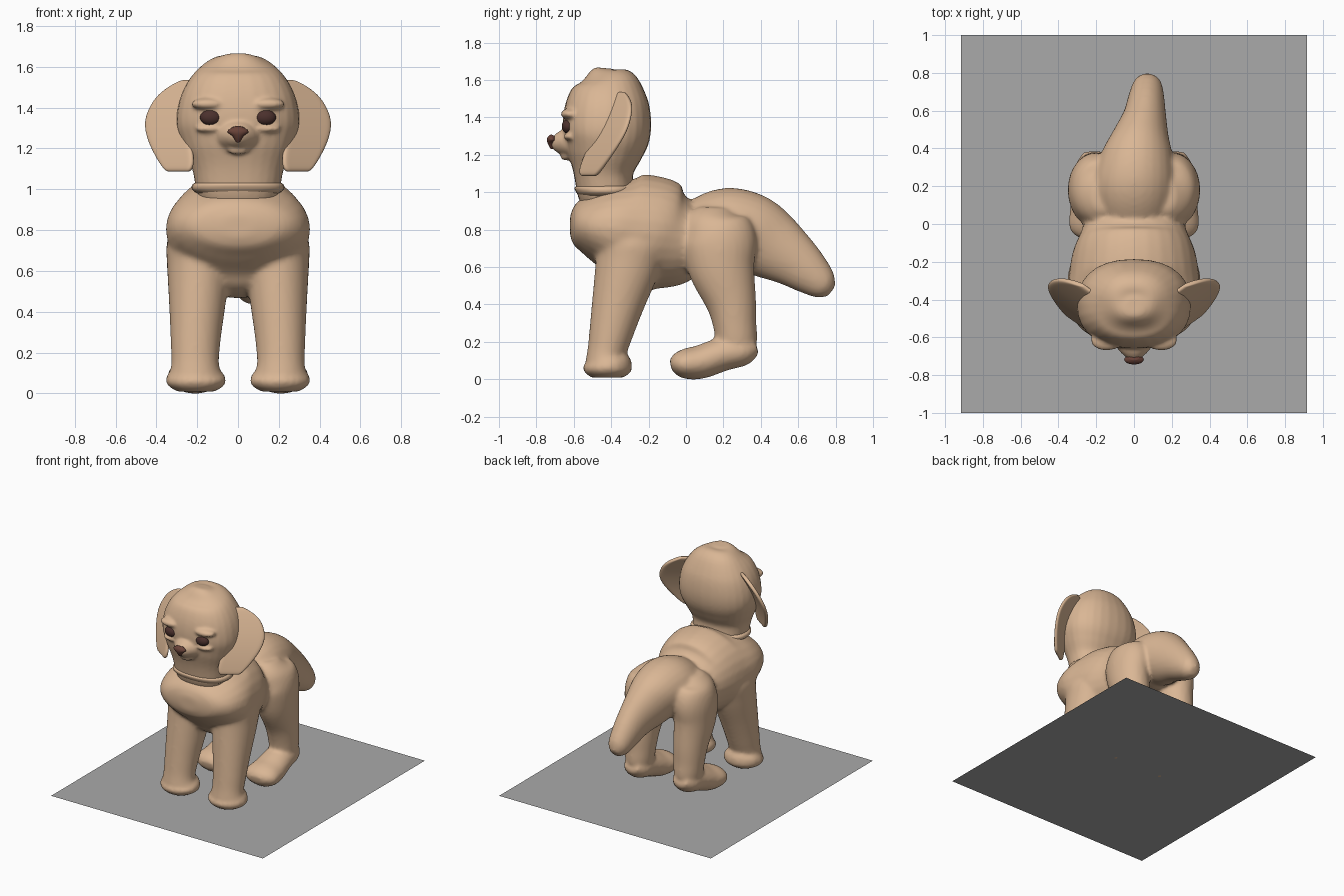
import bpy, bmesh, math
from mathutils import Vector, Matrix

if "Cube" in bpy.data.objects:
    bpy.data.objects.remove(bpy.data.objects["Cube"])


def material(name, rgb):
    m = bpy.data.materials.new(name)
    m.use_nodes = True
    m.diffuse_color = (*rgb, 1)
    m.node_tree.nodes["Principled BSDF"].inputs["Base Color"].default_value = (*rgb, 1)
    return m


TAN = material("tan coat", (0.70, 0.47, 0.30))
NOSE = material("nose brown", (0.14, 0.055, 0.04))
EYE = material("dark eye brown", (0.07, 0.03, 0.026))
GREY = material("ground grey", (0.40, 0.40, 0.40))


def finish(name, bm, mat, voxel=0, smooth=0):
    """Turn a bmesh into an object, optionally fusing its parts into one skin."""
    bmesh.ops.recalc_face_normals(bm, faces=bm.faces)
    mesh = bpy.data.meshes.new(name)
    for f in bm.faces:
        f.smooth = True
    bm.to_mesh(mesh)
    bm.free()
    mesh.materials.append(mat)
    ob = bpy.data.objects.new(name, mesh)
    bpy.context.collection.objects.link(ob)
    if voxel:
        r = ob.modifiers.new("fuse", 'REMESH')
        r.mode, r.voxel_size, r.use_smooth_shade = 'VOXEL', voxel, True
        s = ob.modifiers.new("soften", 'SMOOTH')
        s.factor, s.iterations = 0.5, smooth
    return ob


def spline(a, b, c, d, t):
    return 0.5 * (2 * b + (c - a) * t + (2 * a - 5 * b + 4 * c - d) * t * t
                  + (3 * b - a - 3 * c + d) * t ** 3)


def loft(bm, rings, side=1, power=2, n=28, steps=5):
    """Tube through rings of (x, y, z, half width, half depth)."""
    r = [rings[0], *rings, rings[-1]]
    path = [[spline(*vals, k / steps) for vals in zip(*r[i:i + 4])]
            for i in range(len(rings) - 1) for k in range(steps)]
    path.append(list(rings[-1]))
    loops = []
    for i, (x, y, z, w, d) in enumerate(path):
        p, q = path[max(i - 1, 0)], path[min(i + 1, len(path) - 1)]
        along = Vector((0, q[1] - p[1], q[2] - p[2])).normalized()
        across = Vector((0, -along.z, along.y))
        loop = []
        for k in range(n):
            a = 2 * math.pi * k / n
            u, v = (math.copysign(abs(f) ** (2 / power), f) for f in (math.cos(a), math.sin(a)))
            co = Vector((x + max(w, 0.008) * u, y, z)) + across * max(d, 0.008) * v
            co.x *= side
            loop.append(bm.verts.new(co))
        loops.append(loop)
    for a, b in zip(loops, loops[1:]):
        for k in range(n):
            bm.faces.new((a[k], a[k - 1], b[k - 1], b[k]))
    bm.faces.new(loops[0])
    bm.faces.new(loops[-1])


def ball(bm, centre, radii):
    mtx = Matrix.Translation(centre) @ Matrix.Diagonal((*radii, 1))
    bmesh.ops.create_uvsphere(bm, u_segments=24, v_segments=16, radius=1, matrix=mtx)


# Body: chest, rump with tail, and four legs fused together
chest = [(0, -.62, .82, .08, .05), (0, -.595, .82, .22, .11), (0, -.52, .82, .31, .17),
         (0, -.4, .81, .352, .245), (0, -.28, .785, .345, .31), (0, -.15, .775, .325, .305),
         (0, -.04, .755, .28, .26), (0, .06, .76, .24, .19), (0, .16, .78, .15, .12)]
rump = [(0, -.02, .78, .12, .1), (0, .06, .8, .19, .165), (0, .2, .81, .22, .212),
        (.01, .33, .79, .2, .21), (.03, .45, .72, .155, .19), (.055, .57, .64, .115, .15),
        (.065, .67, .56, .095, .115), (.07, .74, .5, .075, .08), (.07, .778, .47, .035, .035)]
front_leg = [(.19, -.28, .86, .08, .1), (.2, -.29, .75, .145, .185), (.192, -.31, .62, .155, .175),
             (.2, -.36, .42, .137, .143), (.208, -.4, .25, .122, .118), (.21, -.425, .13, .118, .105),
             (.206, -.42, .08, .145, .13), (.206, -.42, .04, .14, .125), (.206, -.42, .008, .09, .085)]
hind_leg = [(.16, .15, .92, .06, .08), (.18, .15, .85, .13, .16), (.2, .175, .75, .147, .2),
            (.21, .19, .6, .137, .18), (.21, .24, .42, .12, .137), (.21, .26, .3, .11, .117),
            (.21, .27, .2, .1, .11), (.21, .27, .13, .08, .09)]
hind_foot = [(.21, .375, .18, .06, .04), (.21, .31, .155, .1, .08), (.21, .2, .135, .112, .09),
             (.21, .08, .093, .128, .09), (.21, 0, .083, .135, .082), (.21, -.05, .08, .115, .062),
             (.21, -.082, .075, .06, .03)]
bm = bmesh.new()
loft(bm, chest)
loft(bm, rump)
for side in (1, -1):
    for limb in (front_leg, hind_leg, hind_foot):
        loft(bm, limb, side)
finish("body", bm, TAN, 0.014, 6)

# Head: skull and neck, muzzle, chin, brows and lower lids
skull = [(0, -.43, 1.663, .04, .04), (0, -.43, 1.645, .11, .095), (0, -.42, 1.585, .2, .17),
         (0, -.42, 1.5, .262, .215), (0, -.422, 1.4, .295, .235), (0, -.425, 1.3, .3, .232),
         (0, -.435, 1.2, .268, .2), (0, -.44, 1.1, .225, .16), (0, -.43, 1.0, .205, .15),
         (0, -.42, .93, .18, .13)]
muzzle = [(0, -.54, 1.26, .14, .11), (0, -.64, 1.265, .1, .075), (0, -.69, 1.26, .06, .052),
          (0, -.718, 1.255, .025, .025)]
bm = bmesh.new()
loft(bm, skull, power=2.3)
loft(bm, muzzle)
ball(bm, (0, -.64, 1.19), (.05, .032, .02))
for side in (1, -1):
    ball(bm, (side * .145, -.615, 1.418), (.085, .056, .03))
    ball(bm, (side * .135, -.615, 1.297), (.075, .04, .02))
finish("head", bm, TAN, 0.011, 4)

# Loose fold of skin at the base of the neck
fold = bmesh.new()
loft(fold, [(0, -.43, .98, .2, .14), (0, -.43, 1.0, .225, .158), (0, -.43, 1.025, .222, .165),
            (0, -.43, 1.04, .19, .14)], power=2.3)
finish("neck_fold", fold, TAN)

# Nose: rounded triangle, wide at the top
bm = bmesh.new()
loft(bm, [(0, -.712, 1.232, .01, .01), (0, -.718, 1.26, .027, .02), (0, -.718, 1.283, .052, .025),
          (0, -.708, 1.303, .025, .014)])
finish("nose", bm, NOSE)

# Ear slices: height, inner edge, outer edge
ear = [(1.535, .225, .265), (1.5, .2, .34), (1.45, .2, .405), (1.38, .22, .445), (1.32, .23, .46),
       (1.25, .23, .447), (1.18, .22, .415), (1.12, .215, .38), (1.085, .235, .35)]
for side, label in ((1, "left"), (-1, "right")):
    bm = bmesh.new()
    ball(bm, (side * .134, -.632, 1.352), (.052, .032, .038))
    finish(label + "_eye", bm, EYE)

    # Ear: thin curved flap hanging forward
    bm = bmesh.new()
    rows = []
    for z, inner, outer in ear:
        row = []
        for k in range(7):
            x = inner + (outer - inner) * k / 6
            y = -1.662 + .7 * x + .75 * z + .6 * (1.535 - z) ** 2
            row.append(bm.verts.new((side * x, y, z)))
        rows.append(row)
    for a, b in zip(rows, rows[1:]):
        for k in range(6):
            bm.faces.new((a[k], a[k + 1], b[k + 1], b[k]))
    flap = finish(label + "_ear", bm, TAN)
    thick = flap.modifiers.new("thickness", 'SOLIDIFY')
    thick.thickness, thick.offset = 0.028, 0
    flap.modifiers.new("round", 'SUBSURF').levels = 2
    flap.modifiers["round"].render_levels = 2

# Flat ground sheet
bm = bmesh.new()
bm.faces.new([bm.verts.new((x, y, 0)) for x, y in ((-.915, -1), (.915, -1), (.915, 1), (-.915, 1))])
finish("ground_sheet", bm, GREY)
